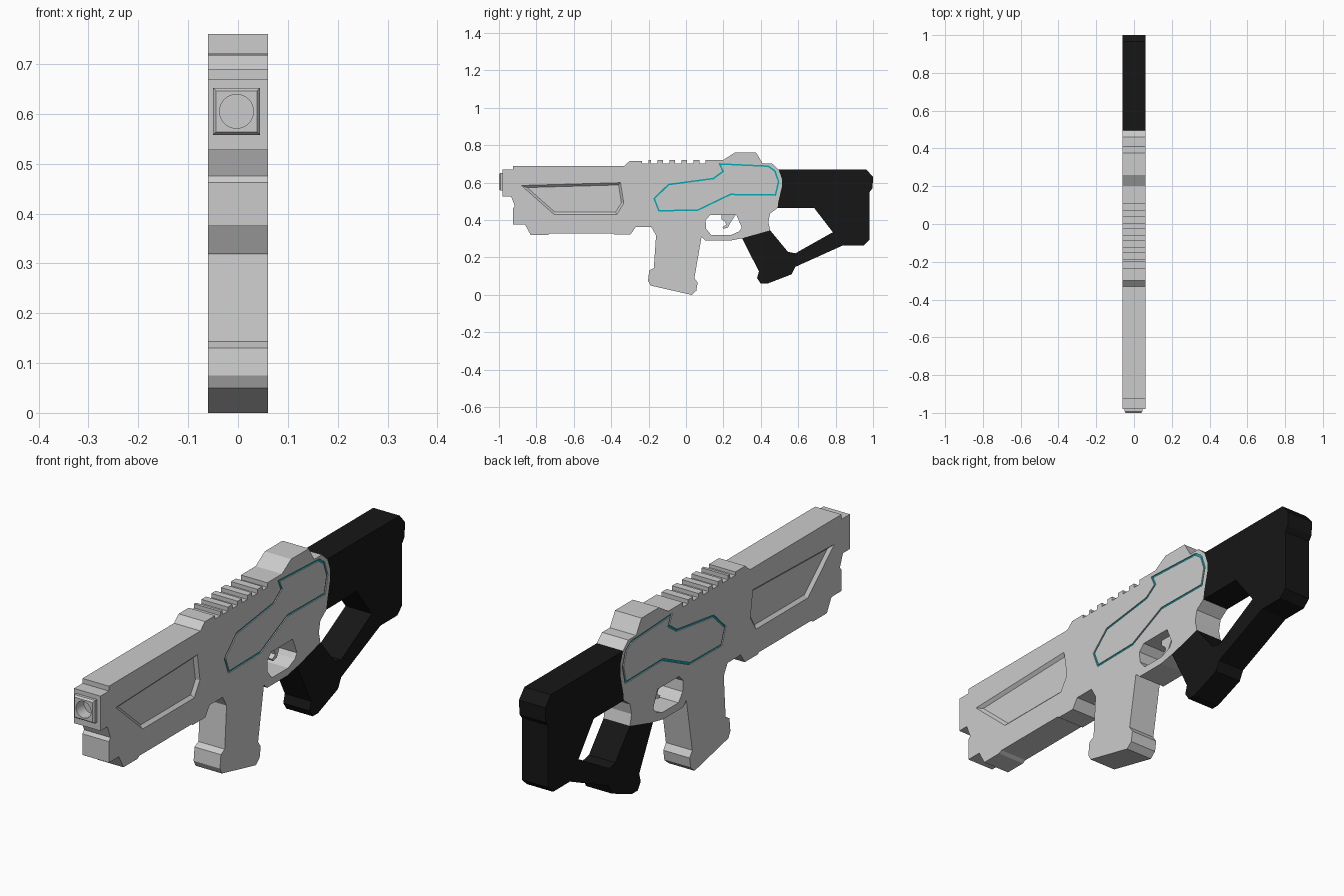
import bpy, bmesh, math
from mathutils import Vector

if "Cube" in bpy.data.objects:
    bpy.data.objects.remove(bpy.data.objects["Cube"])

W = 0.06  # half thickness of the whole gun


def skin(name, loops, wrap=False):
    """Bridge equal-length loops of 3D points; cap the ends or wrap into a ring."""
    bm = bmesh.new()
    rows = [[bm.verts.new(p) for p in loop] for loop in loops]
    n = len(rows[0])
    pairs = list(zip(rows, rows[1:]))
    if wrap:
        pairs.append((rows[-1], rows[0]))
    else:
        bm.faces.new(rows[0])
        bm.faces.new(rows[-1])
    for a, b in pairs:
        for i in range(n):
            j = (i + 1) % n
            bm.faces.new((a[i], a[j], b[j], b[i]))
    bmesh.ops.recalc_face_normals(bm, faces=bm.faces)
    me = bpy.data.meshes.new(name)
    bm.to_mesh(me)
    bm.free()
    ob = bpy.data.objects.new(name, me)
    bpy.context.collection.objects.link(ob)
    return ob


def at(x, pts):
    return [(x, y, z) for y, z in pts]


def prism(name, pts, half=W):
    return skin(name, [at(-half, pts), at(half, pts)])


def inset(pts, d):
    """Mitred offset of a clockwise outline, inward for positive d."""
    out = []
    for i, p in enumerate(pts):
        p = Vector(p)
        e0 = (p - Vector(pts[i - 1])).normalized()
        e1 = (Vector(pts[(i + 1) % len(pts)]) - p).normalized()
        n0, n1 = Vector((e0.y, -e0.x)), Vector((e1.y, -e1.x))
        out.append(tuple(p + (n0 + n1) * d / (1 + n0.dot(n1))))
    return out


def ring(name, pts, w, x0, x1):
    o, i = inset(pts, -w), inset(pts, w)
    return skin(name, [at(x1, o), at(x0, o), at(x0, i), at(x1, i)], wrap=True)


def cut(target, cutter):
    cutter.hide_render = True
    m = target.modifiers.new("cut", 'BOOLEAN')
    m.operation, m.object, m.solver = 'DIFFERENCE', cutter, 'EXACT'
    bpy.context.view_layer.objects.active = target
    bpy.ops.object.modifier_apply(modifier=m.name)


def colour(ob, name, rgb):
    mat = bpy.data.materials.get(name) or bpy.data.materials.new(name)
    mat.diffuse_color = (*rgb, 1)
    mat.use_nodes = True
    mat.node_tree.nodes["Principled BSDF"].inputs["Base Color"].default_value = mat.diffuse_color
    ob.data.materials.append(mat)


# Receiver silhouette, with rail teeth generated along the top
teeth = []
for a, b in [(-0.20, -0.188), (-0.152, -0.122), (-0.088, -0.06),
             (-0.025, 0.005), (0.04, 0.072)]:
    teeth += [(a, 0.703), (a, 0.72), (b, 0.72), (b, 0.703)]
seam = [(0.495, 0.67), (0.513, 0.62), (0.513, 0.58), (0.492, 0.49), (0.49, 0.465)]
body_pts = [(-0.98, 0.527), (-0.98, 0.67), (-0.925, 0.67), (-0.925, 0.69),
            (-0.33, 0.69), (-0.30, 0.717), (-0.235, 0.717), (-0.235, 0.703)]
body_pts += teeth
body_pts += [(0.105, 0.703), (0.105, 0.722), (0.2, 0.722), (0.26, 0.76),
             (0.375, 0.76), (0.41, 0.702), (0.46, 0.702)]
body_pts += seam
body_pts += [(0.45, 0.435), (0.44, 0.39), (0.45, 0.345), (0.30, 0.303),
             (0.235, 0.29), (0.105, 0.29), (0.083, 0.31), (0.045, 0.09),
             (0.062, 0.065), (0.055, 0.022), (0.03, 0.0), (-0.19, 0.05),
             (-0.203, 0.075), (-0.197, 0.13), (-0.172, 0.143), (-0.16, 0.318),
             (-0.185, 0.362), (-0.27, 0.362), (-0.297, 0.322), (-0.38, 0.322),
             (-0.39, 0.328), (-0.725, 0.328), (-0.74, 0.32), (-0.83, 0.32),
             (-0.86, 0.375), (-0.925, 0.375), (-0.925, 0.462), (-0.915, 0.475),
             (-0.935, 0.527)]
body = prism("receiver_body", body_pts)

# Trigger opening and trigger
cut(body, prism("guard_cutter", [(0.105, 0.4), (0.13, 0.427), (0.27, 0.427),
    (0.298, 0.36), (0.285, 0.34), (0.24, 0.32), (0.135, 0.32), (0.107, 0.355)], 0.1))
prism("trigger", [(0.19, 0.44), (0.19, 0.405), (0.21, 0.39), (0.215, 0.375),
                  (0.195, 0.362), (0.2, 0.353), (0.225, 0.36), (0.24, 0.39),
                  (0.265, 0.427), (0.265, 0.44)], 0.02)

# Sloped handguard recess and glowing panel seam on each side
recess = [(-0.88, 0.585), (-0.35, 0.6), (-0.333, 0.49), (-0.37, 0.43), (-0.705, 0.43)]
panel = [(-0.145, 0.45), (-0.17, 0.515), (-0.093, 0.59), (0.146, 0.622),
         (0.198, 0.66), (0.18, 0.70), (0.44, 0.688), (0.475, 0.663),
         (0.495, 0.605), (0.478, 0.534), (0.237, 0.537), (0.062, 0.453)]
for s, side in ((1, "right"), (-1, "left")):
    cut(body, skin("recess_cutter_" + side,
                   [at(s * 0.063, inset(recess, -0.003)), at(s * 0.048, inset(recess, 0.012))]))
    cut(body, ring("seam_cutter_" + side, panel, 0.004, s * 0.052, s * 0.065))
    strip = ring("seam_glow_" + side, panel, 0.0045, s * 0.05, s * 0.056)
    colour(strip, "teal", (0.0, 0.4, 0.45))

# Muzzle block with a round bore
c = (-0.003, 0.605)
muzzle = skin("muzzle", [[(c[0] + a * r, y, c[1] + b * r)
                          for a, b in ((-1, -1), (1, -1), (1, 1), (-1, 1))]
                         for y, r in ((-1.0, 0.041), (-0.992, 0.047), (-0.975, 0.047))])
bore = skin("bore_cutter", [[(c[0] + 0.034 * math.cos(t), y, c[1] + 0.034 * math.sin(t))
                             for t in (2 * math.pi * i / 32 for i in range(32))]
                            for y in (-1.02, -0.95)])
cut(body, bore)
cut(muzzle, bore)

# Black skeleton stock, sharing the seam with the receiver
stock_pts = seam[::-1] + [(0.965, 0.67), (1.0, 0.63), (0.997, 0.57), (0.982, 0.55),
             (0.982, 0.295), (0.95, 0.265), (0.84, 0.265), (0.585, 0.15),
             (0.565, 0.11), (0.435, 0.06), (0.4, 0.06), (0.38, 0.09),
             (0.39, 0.125), (0.30, 0.303), (0.45, 0.345), (0.545, 0.23),
             (0.585, 0.222), (0.625, 0.245), (0.785, 0.335), (0.685, 0.465)]
stock = prism("stock", stock_pts)
colour(stock, "black", (0.008, 0.008, 0.008))

# Remove the cutters once applied
for ob in [o for o in bpy.data.objects if "_cutter" in o.name]:
    bpy.data.objects.remove(ob)
